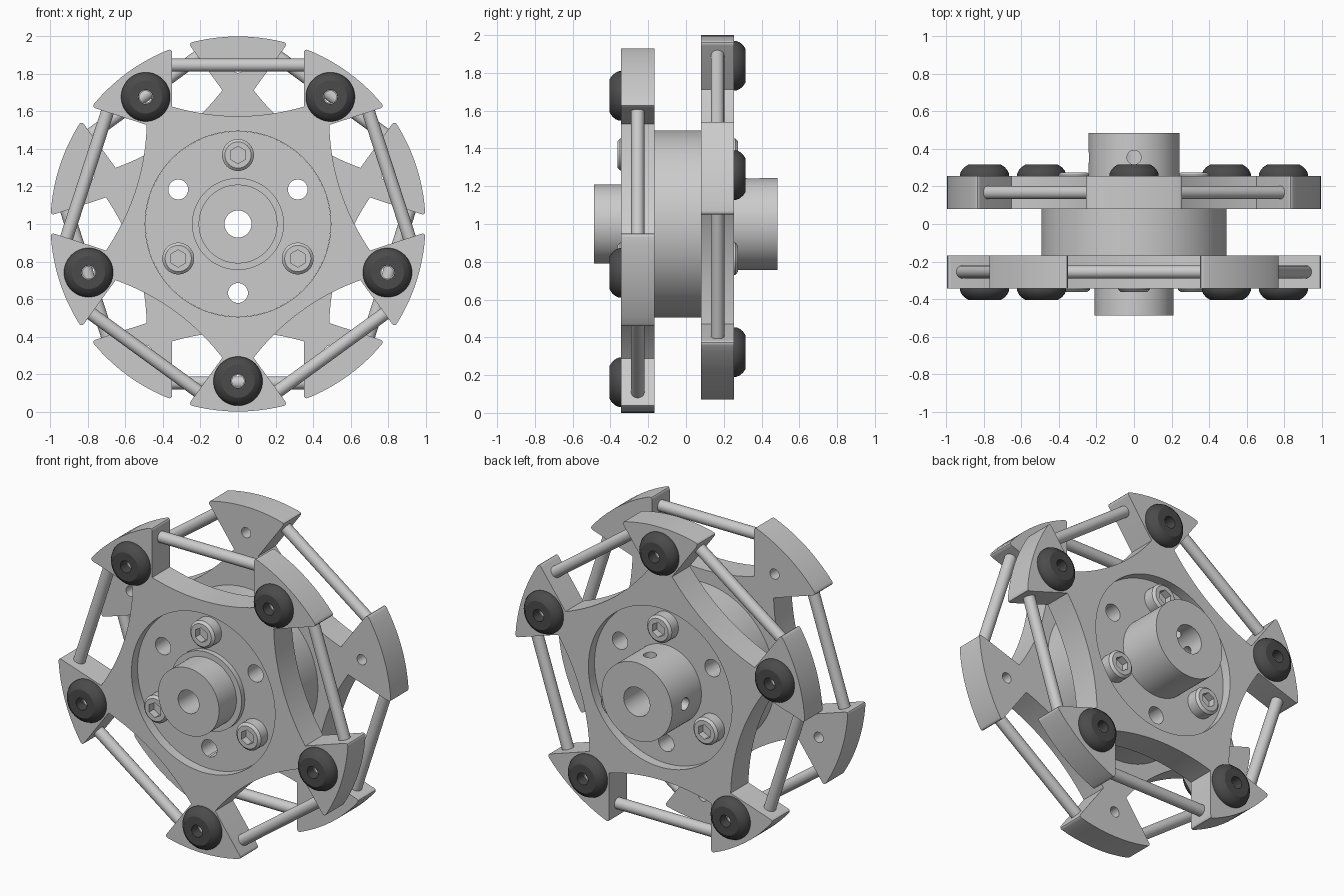
import bpy, bmesh
from math import sin, cos, pi, radians
from mathutils import Vector

if "Cube" in bpy.data.objects:
    bpy.data.objects.remove(bpy.data.objects["Cube"])

C = Vector((0, 0, 1))            # wheel centre, axle runs along y
FRONT, BACK = (-0.343, -0.168), (0.08, 0.255)   # y spans of the two plates


def polar(r, a, y=0.0):
    return C + Vector((r * cos(a), y, r * sin(a)))


def smooth(ob):
    bpy.ops.object.select_all(action='DESELECT')
    ob.select_set(True)
    bpy.context.view_layer.objects.active = ob
    bpy.ops.object.shade_smooth_by_angle(angle=radians(30))
    return ob


def lathe(name, profile, n=64, phase=0.0):
    """Spin a closed (radius, y) profile round the y axis."""
    bm = bmesh.new()
    rings = []
    for i in range(n):
        t = phase + 2 * pi * i / n
        rings.append([bm.verts.new((r * cos(t), y, r * sin(t))) for r, y in profile])
    m = len(profile)
    for i in range(n):
        a, b = rings[i], rings[(i + 1) % n]
        for j in range(m):
            k = (j + 1) % m
            bm.faces.new((a[j], a[k], b[k], b[j]))
    bmesh.ops.remove_doubles(bm, verts=bm.verts, dist=1e-6)
    bmesh.ops.dissolve_degenerate(bm, edges=bm.edges, dist=1e-6)
    bmesh.ops.recalc_face_normals(bm, faces=bm.faces)
    me = bpy.data.meshes.new(name)
    bm.to_mesh(me)
    bm.free()
    ob = bpy.data.objects.new(name, me)
    bpy.context.collection.objects.link(ob)
    return ob


def rod(name, r, length, loc, rot, n=32):
    bpy.ops.mesh.primitive_cylinder_add(vertices=n, radius=r, depth=length,
                                        location=loc, rotation=rot)
    ob = bpy.context.object
    ob.name = name
    return ob


def cut(ob, cutter):
    cutter.hide_render = True
    mod = ob.modifiers.new("cut", 'BOOLEAN')
    mod.operation, mod.solver, mod.object = 'DIFFERENCE', 'EXACT', cutter
    bpy.context.view_layer.objects.active = ob
    bpy.ops.object.modifier_apply(modifier=mod.name)
    bpy.data.objects.remove(cutter)


def instance(src, name, loc, flip):
    ob = src.copy()
    ob.name = name
    ob.location = loc
    ob.rotation_euler = (0, 0, pi if flip else 0)
    bpy.context.collection.objects.link(ob)
    return ob


# Outline between two neighbouring arms, as (sideways, outward) points
def gap_outline():
    tip = [(sin(radians(a)), cos(radians(a))) for a in (-36, -33, -30, -27, -24.5, -22)]
    p0, p1, p2 = tip[-1], (-0.352, 0.936), (-0.352, 0.912)
    for t in (0.25, 0.5, 0.75, 1.0):
        tip.append(tuple((1 - t) ** 2 * a + 2 * t * (1 - t) * b + t * t * c
                         for a, b, c in zip(p0, p1, p2)))
    dip = [(x, 0.575 + 0.051 * (x / 0.352) ** 2)
           for x in (-0.352 + 0.704 * i / 20 for i in range(21))]
    return tip + dip + [(-x, y) for x, y in reversed(tip)][:-1]


# Five-armed plate: flat curve with holes, extruded
def plate(name, arm, span):
    cu = bpy.data.curves.new(name, 'CURVE')
    cu.dimensions, cu.fill_mode = '2D', 'BOTH'
    cu.extrude = (span[1] - span[0]) / 2

    def loop(pts):
        s = cu.splines.new('POLY')
        s.points.add(len(pts) - 1)
        for p, (x, y) in zip(s.points, pts):
            p.co = (x, y, 0, 1)
        s.use_cyclic_u = True

    def ring(x, y, r, n):
        loop([(x + r * cos(2 * pi * i / n), y + r * sin(2 * pi * i / n)) for i in range(n)])

    outline = []
    for k in range(5):
        m = arm + radians(36 + 72 * k)
        outline += [(r * cos(m) - l * sin(m), r * sin(m) + l * cos(m))
                    for l, r in gap_outline()]
    loop(outline)
    ring(0, 0, 0.495, 96)
    for k in range(5):
        a = arm + radians(72 * k)
        ring(0.838 * cos(a), 0.838 * sin(a), 0.032, 20)
    ob = bpy.data.objects.new(name, cu)
    bpy.context.collection.objects.link(ob)
    ob.location = C + Vector((0, sum(span) / 2, 0))
    ob.rotation_euler = (pi / 2, 0, 0)
    bpy.ops.object.select_all(action='DESELECT')
    ob.select_set(True)
    bpy.context.view_layer.objects.active = ob
    bpy.ops.object.convert(target='MESH')
    smooth(bpy.context.object)


# Hub: central disc, stepped front boss, back boss, through bore
hub = lathe("hub", [(0.072, -0.487), (0.21, -0.487), (0.21, -0.315), (0.245, -0.315),
                    (0.245, -0.283), (0.4945, -0.283), (0.4945, 0.195), (0.243, 0.195),
                    (0.243, 0.485), (0.09, 0.485), (0.09, 0.1), (0.072, 0.1)], 96)
hub.location = C
bpy.context.view_layer.update()
for deg in (30, 150, 270):
    cut(hub, rod("hole_cutter", 0.053, 2, polar(0.368, radians(deg)), (pi / 2, 0, 0)))
# set-screw holes in the back boss
for a in (pi / 2, pi):
    cut(hub, rod("hole_cutter", 0.038, 0.25, polar(0.18, a, 0.355), (0, pi / 2 - a, 0)))
smooth(hub)

# Master fasteners, modelled with their heads facing the front
dark = bpy.data.materials.new("dark_steel")
dark.diffuse_color = (0.07, 0.07, 0.07, 1)
dark.use_nodes = True
dark.node_tree.nodes["Principled BSDF"].inputs["Base Color"].default_value = dark.diffuse_color
button = lathe("button_screw", [(0.037, 0), (0.131, 0), (0.131, -0.012), (0.123, -0.03),
                                (0.109, -0.047), (0.088, -0.061), (0.037, -0.061)], 48)
button.data.materials.append(dark)
smooth(button)
cap = lathe("cap_screw", [(0, 0.01), (0.085, 0.01), (0.085, -0.066), (0.07, -0.08),
                          (0, -0.08)], 40)
cut(cap, lathe("hex_cutter", [(0, -0.035), (0.046, -0.035), (0.046, -0.12), (0, -0.12)],
               6, pi / 2))
smooth(cap)

for side, arm, span, face, hub_face, flip in (
        ("front", -pi / 2, FRONT, FRONT[0], -0.283, False),
        ("back", pi / 2, BACK, BACK[1], 0.195, True)):
    plate(side + "_plate", arm, span)
    for k in range(5):
        a = arm + radians(72 * k)
        instance(button, f"{side}_button_screw_{k + 1}", polar(0.838, a, face), flip)
        # roller axle pin bridging to the next arm
        m = a + radians(36)
        smooth(rod(f"{side}_axle_pin_{k + 1}", 0.035, 0.74,
                   polar(0.847, m, sum(span) / 2), (0, -m, 0), 24))
    for k, deg in enumerate((90, 210, 330)):
        instance(cap, f"{side}_cap_screw_{k + 1}", polar(0.368, radians(deg), hub_face), flip)

for master in (button, cap):
    bpy.data.objects.remove(master)
